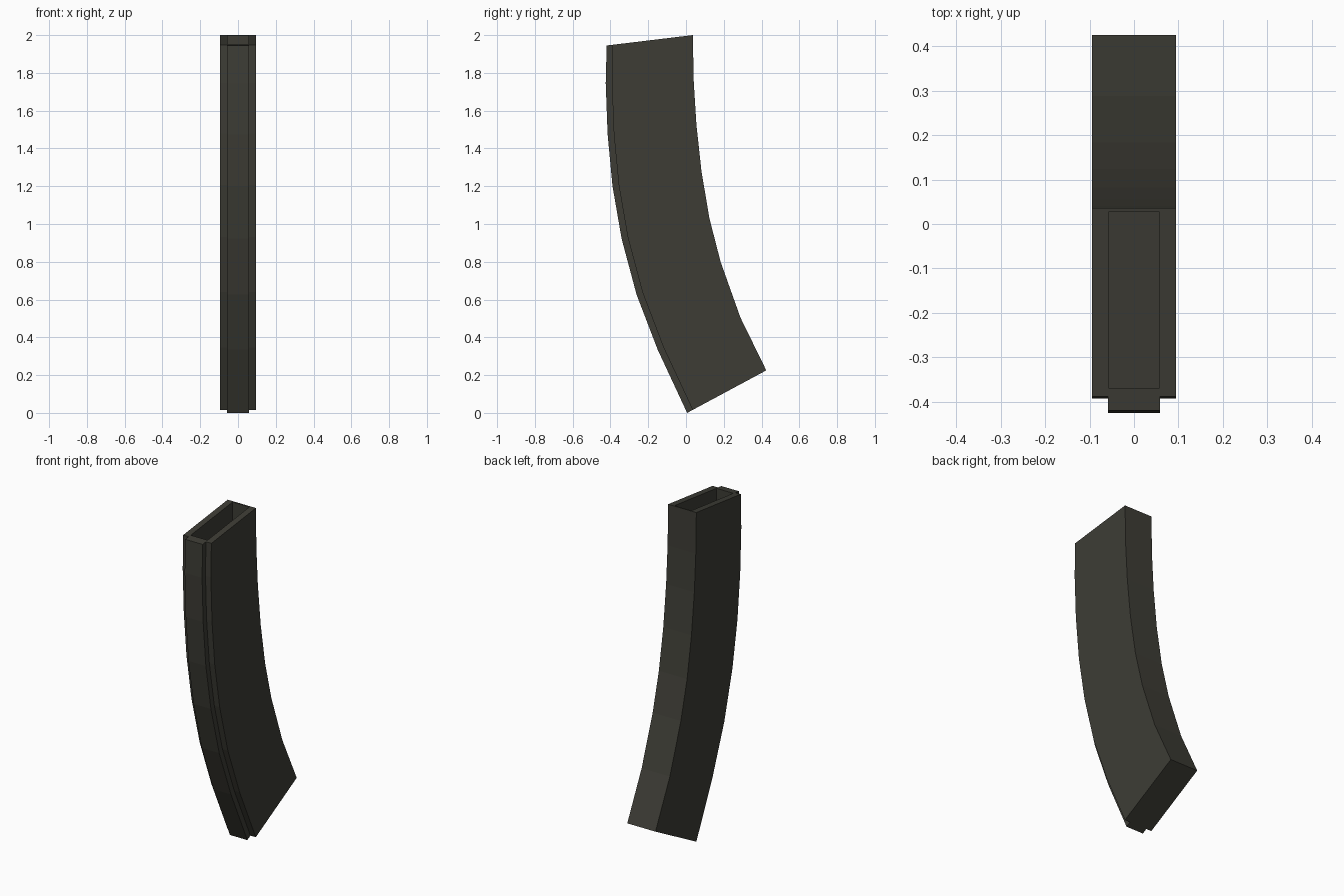
import bpy, bmesh
from mathutils import Vector

if "Cube" in bpy.data.objects:
    bpy.data.objects.remove(bpy.data.objects["Cube"])

mat = bpy.data.materials.new("dark olive grey")
mat.diffuse_color = (0.047, 0.046, 0.036, 1)
mat.use_nodes = True
mat.node_tree.nodes["Principled BSDF"].inputs["Base Color"].default_value = mat.diffuse_color

# Side profile (y, z) from bottom to top: front edge of the rib, back edge of the body
FRONT = [(0.006, 0.0), (-0.15, 0.335), (-0.262, 0.627), (-0.341, 0.923),
         (-0.389, 1.2), (-0.415, 1.475), (-0.425, 1.745), (-0.42, 1.945)]
BACK = [(0.425, 0.225), (0.288, 0.505), (0.183, 0.80), (0.124, 1.03),
        (0.082, 1.278), (0.055, 1.527), (0.041, 1.754), (0.036, 2.0)]
STEP = 0.07  # share of the depth taken by the rib


def loft(name, half_width, t0, t1, open_back=False):
    """Curved box between two fractions of the front-to-back depth."""
    bm = bmesh.new()
    rings = []
    for f, b in zip(FRONT, BACK):
        f, b = Vector((0, *f)), Vector((0, *b))
        p, q = f.lerp(b, t0), f.lerp(b, t1)
        rings.append([bm.verts.new((x, c.y, c.z)) for x, c in
                      ((-half_width, p), (half_width, p), (half_width, q), (-half_width, q))])
    for lo, hi in zip(rings, rings[1:]):
        for i in range(4):
            if open_back and i == 2:
                continue
            j = (i + 1) % 4
            bm.faces.new((lo[i], lo[j], hi[j], hi[i]))
    bm.faces.new(rings[0][::-1])
    top = bm.faces.new(rings[-1])
    bm.normal_update()
    return name, bm, top


def finish(name, bm):
    me = bpy.data.meshes.new(name)
    bm.to_mesh(me)
    bm.free()
    me.materials.append(mat)
    ob = bpy.data.objects.new(name, me)
    bpy.context.collection.objects.link(ob)


# Main curved body with an open top
name, bm, top = loft("curved_body", 0.094, STEP, 1.0)
slope = (BACK[-1][1] - FRONT[-1][1]) / (BACK[-1][0] - FRONT[-1][0])
for drop in (0.0, 0.2):  # rim, then cavity floor
    bmesh.ops.inset_individual(bm, faces=[top], thickness=0.004)
    mid = top.calc_center_median()
    for v in top.verts:
        y = -0.37 if v.co.y < mid.y else 0.028
        x = 0.056 if v.co.x > 0 else -0.056
        v.co = (x, y, FRONT[-1][1] + slope * (y - FRONT[-1][0]) - drop)
finish(name, bm)

# Narrow raised rib along the front
name, bm, top = loft("front_rib", 0.058, 0.0, STEP, open_back=True)
finish(name, bm)
